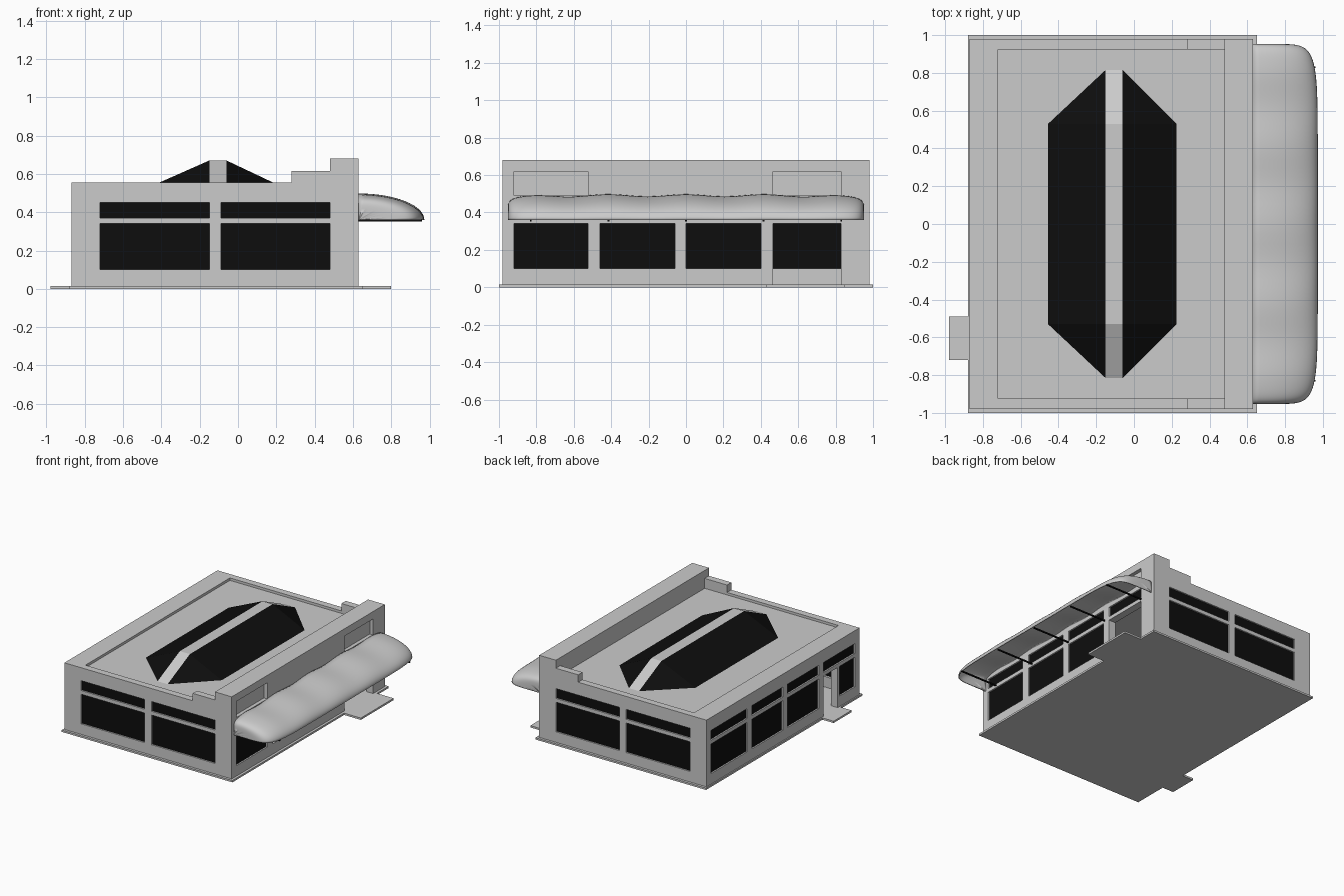
import bpy, bmesh, math

if "Cube" in bpy.data.objects:
    bpy.data.objects.remove(bpy.data.objects["Cube"])


def material(name, r, g, b):
    m = bpy.data.materials.new(name)
    m.diffuse_color = (r, g, b, 1)
    m.use_nodes = True
    m.node_tree.nodes["Principled BSDF"].inputs["Base Color"].default_value = m.diffuse_color
    return m


GRAY = material("light_gray", 0.6, 0.6, 0.6)
BLACK = material("black_glass", 0.004, 0.004, 0.004)


def make(name, verts, faces, *mats):
    me = bpy.data.meshes.new(name)
    me.from_pydata(verts, [], faces)
    bm = bmesh.new()
    bm.from_mesh(me)
    bmesh.ops.recalc_face_normals(bm, faces=bm.faces)
    bm.to_mesh(me)
    bm.free()
    ob = bpy.data.objects.new(name, me)
    bpy.context.collection.objects.link(ob)
    for m in mats:
        me.materials.append(m)
    return ob


def boxes(name, spans, mat):
    """One mesh of boxes, each given as (x0, x1, y0, y1, z0, z1)."""
    verts, faces = [], []
    for x0, x1, y0, y1, z0, z1 in spans:
        n = len(verts)
        verts += [(x, y, z) for z in (z0, z1) for x, y in ((x0, y0), (x1, y0), (x1, y1), (x0, y1))]
        faces += [[n + i for i in f] for f in ((3, 2, 1, 0), (4, 5, 6, 7), (0, 1, 5, 4),
                                               (1, 2, 6, 5), (2, 3, 7, 6), (3, 0, 4, 7))]
    return make(name, verts, faces, mat)


# Base slab and doorsteps
boxes("base_slab", [(-0.88, 0.65, -1, 1, 0, 0.015)], GRAY)
boxes("side_doorstep", [(-0.98, -0.88, -0.72, -0.49, 0, 0.015)], GRAY)
boxes("main_doorstep", [(0.65, 0.80, 0.43, 0.85, 0, 0.015)], GRAY)

# Building body: stepped side profile extruded along y
prof = [(-0.87, 0.015), (0.63, 0.015), (0.63, 0.68), (0.48, 0.68),
        (0.48, 0.615), (0.28, 0.615), (0.28, 0.555), (-0.87, 0.555)]
n = len(prof)
body = make("building_walls",
            [(x, y, z) for y in (-0.98, 0.98) for x, z in prof],
            [list(range(n)), list(range(2 * n - 1, n - 1, -1))]
            + [(i, (i + 1) % n, n + (i + 1) % n, n + i) for i in range(n)], GRAY)

# Openings and panes
LOW, HIGH = (0.10, 0.34), (0.37, 0.45)
holes, panes = [], []


def window(axis, side, a, b, rows):
    """Opening plus a thin black pane set back from the wall face."""
    for z0, z1 in rows:
        if axis == "y":
            f = side * 0.98
            c, p = sorted((f + side * 0.05, f - side * 0.08)), sorted((f - side * 0.012, f - side * 0.02))
            holes.append((a, b, *c, z0, z1))
            panes.append((a, b, *p, z0, z1))
        else:
            f = 0.63 if side > 0 else -0.87
            c, p = sorted((f + side * 0.05, f - side * 0.10)), sorted((f - side * 0.012, f - side * 0.02))
            holes.append((*c, a, b, z0, z1))
            panes.append((*p, a, b, z0, z1))


for s in (-1, 1):
    for a, b in ((-0.72, -0.15), (-0.09, 0.48)):
        window("y", s, a, b, (LOW, HIGH))
    for a, b in ((-0.46, -0.06), (0.0, 0.40)):
        window("x", s, a, b, (LOW, HIGH))
window("x", 1, -0.92, -0.525, (LOW, HIGH))
window("x", 1, 0.465, 0.83, (HIGH,))
window("x", -1, 0.46, 0.92, (LOW, HIGH))
window("x", -1, -0.92, -0.72, (LOW,))
window("x", -1, -0.92, -0.52, (HIGH,))
# Open doorways and the recessed panels over the canopy
holes += [(0.50, 0.70, 0.465, 0.83, 0.0, 0.34), (-0.95, -0.78, -0.70, -0.52, 0.0, 0.34),
          (0.60, 0.70, -0.92, -0.525, 0.49, 0.62), (0.60, 0.70, 0.465, 0.83, 0.49, 0.62)]

cutters = [boxes("interior_cutter", [(-0.81, 0.57, -0.94, 0.94, -0.1, 0.48)], GRAY),
           boxes("roof_cutter", [(-0.72, 0.48, -0.925, 0.925, 0.535, 0.8)], GRAY),
           boxes("opening_cutter", holes, GRAY)]
for c in cutters:
    m = body.modifiers.new(c.name, "BOOLEAN")
    m.operation, m.solver, m.object = "DIFFERENCE", "EXACT", c
    c.hide_render = True
    c.hide_set(True)
boxes("window_panes", panes, BLACK)

# Hipped roof skylight: black slopes either side of a gray ridge strip
ZB, ZT = 0.533, 0.67
v = [(-0.15, -0.82, ZB), (-0.06, -0.82, ZB)]
for y in (-0.53, 0.53):
    v += [(-0.46, y, ZB), (-0.15, y, ZT), (-0.06, y, ZT), (0.23, y, ZB)]
v += [(-0.15, 0.82, ZB), (-0.06, 0.82, ZB)]
sky = make("roof_skylight", v,
           [(0, 1, 4, 3), (3, 4, 8, 7), (7, 8, 11, 10), (0, 3, 2), (1, 5, 4), (2, 3, 7, 6),
            (4, 5, 9, 8), (6, 7, 10), (8, 9, 11), (0, 2, 6, 10, 11, 9, 5, 1)], GRAY, BLACK)
for p in sky.data.polygons:
    p.material_index = 0 if abs(p.center.x + 0.105) < 0.03 and p.normal.z > 0 else 1

# Fabric canopy: quarter-ellipse section that shrinks at the ends and sags between ribs
N, M = 40, 14
verts, faces = [], []
for j in range(-N, N + 1):
    r = math.copysign(1 - (1 - abs(j) / N) ** 2.3, j)
    y = 0.95 * r
    k = max(1 - abs(r) ** 8, 0) ** (1 / 8)
    sag = 0.006 * (1 - math.cos(2 * math.pi * y / 0.415)) * (abs(y) < 0.83)
    for i in range(M + 1):
        t = math.pi / 2 * i / M
        verts.append((0.63 + 0.34 * k * math.sin(t), y, 0.36 + (0.135 * k - sag) * math.cos(t)))
for j in range(2 * N):
    for i in range(M):
        a = j * (M + 1) + i
        faces.append((a, a + 1, a + M + 2, a + M + 1))
canopy = make("canopy_fabric", verts, faces, GRAY)
sol = canopy.modifiers.new("thickness", "SOLIDIFY")
sol.thickness, sol.offset = 0.006, 0
for p in canopy.data.polygons:
    p.use_smooth = True

# Thin black ribs under the canopy
boxes("canopy_ribs", [(0.62, 0.96, y - 0.005, y + 0.005, 0.352, 0.362)
                      for y in (-0.83, -0.415, 0, 0.415, 0.83)], BLACK)
